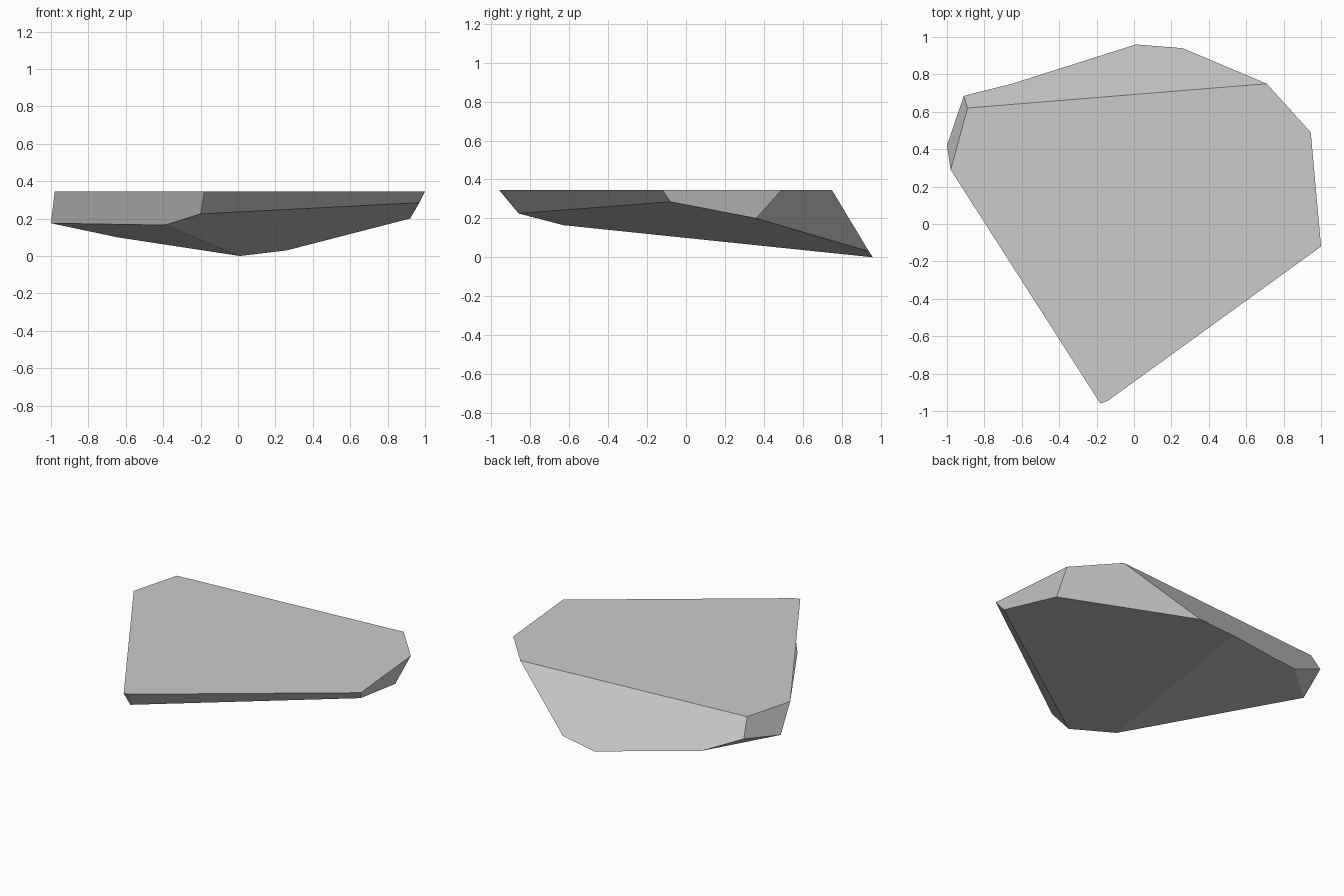
import bpy
import bmesh

cube = bpy.data.objects.get("Cube")
if cube:
    bpy.data.objects.remove(cube, do_unlink=True)

# Flat grey stone colour
stone = bpy.data.materials.new("stone_grey")
stone.use_nodes = True
colour = (0.6, 0.6, 0.6, 1)
stone.diffuse_color = colour
stone.node_tree.nodes["Principled BSDF"].inputs["Base Color"].default_value = colour

# Named corners of the faceted slab
TOP = 0.345
corners = {
    # flat top rim
    "tip": (-0.18, -0.96, TOP), "tip_side": (-0.14, -0.945, TOP),
    "left": (1, -0.12, TOP), "left_back": (0.945, 0.49, TOP),
    "back": (0.71, 0.75, TOP), "right_back": (-0.89, 0.62, TOP),
    "right": (-0.98, 0.29, TOP),
    # chipped underside
    "low_tip": (-0.2, -0.86, 0.225), "low_left": (0.97, -0.08, 0.285),
    "low_left_back": (0.92, 0.36, 0.2), "low_back": (0.26, 0.94, 0.03),
    "foot": (0.01, 0.96, 0), "low_front": (-0.39, -0.63, 0.165),
    "low_right": (-1, 0.42, 0.175), "low_right_back": (-0.91, 0.685, 0.225),
    "notch": (-0.645, 0.752, 0.1),
}
facets = [
    "tip tip_side left left_back back right_back right",
    "tip right low_right low_front low_tip",
    "tip low_tip tip_side",
    "tip_side low_tip low_left left",
    "left low_left low_left_back left_back",
    "left_back low_left_back low_back back",
    "back low_back foot notch low_right_back right_back",
    "right right_back low_right_back low_right",
    "low_right low_right_back notch",
    "low_tip low_front foot low_back low_left_back low_left",
    "low_front low_right notch foot",
]

bm = bmesh.new()
verts = {name: bm.verts.new(co) for name, co in corners.items()}
for facet in facets:
    bm.faces.new([verts[name] for name in facet.split()])
bmesh.ops.recalc_face_normals(bm, faces=bm.faces)

mesh = bpy.data.meshes.new("rock_slab")
bm.to_mesh(mesh)
bm.free()
mesh.materials.append(stone)
rock = bpy.data.objects.new("rock_slab", mesh)
bpy.context.collection.objects.link(rock)
